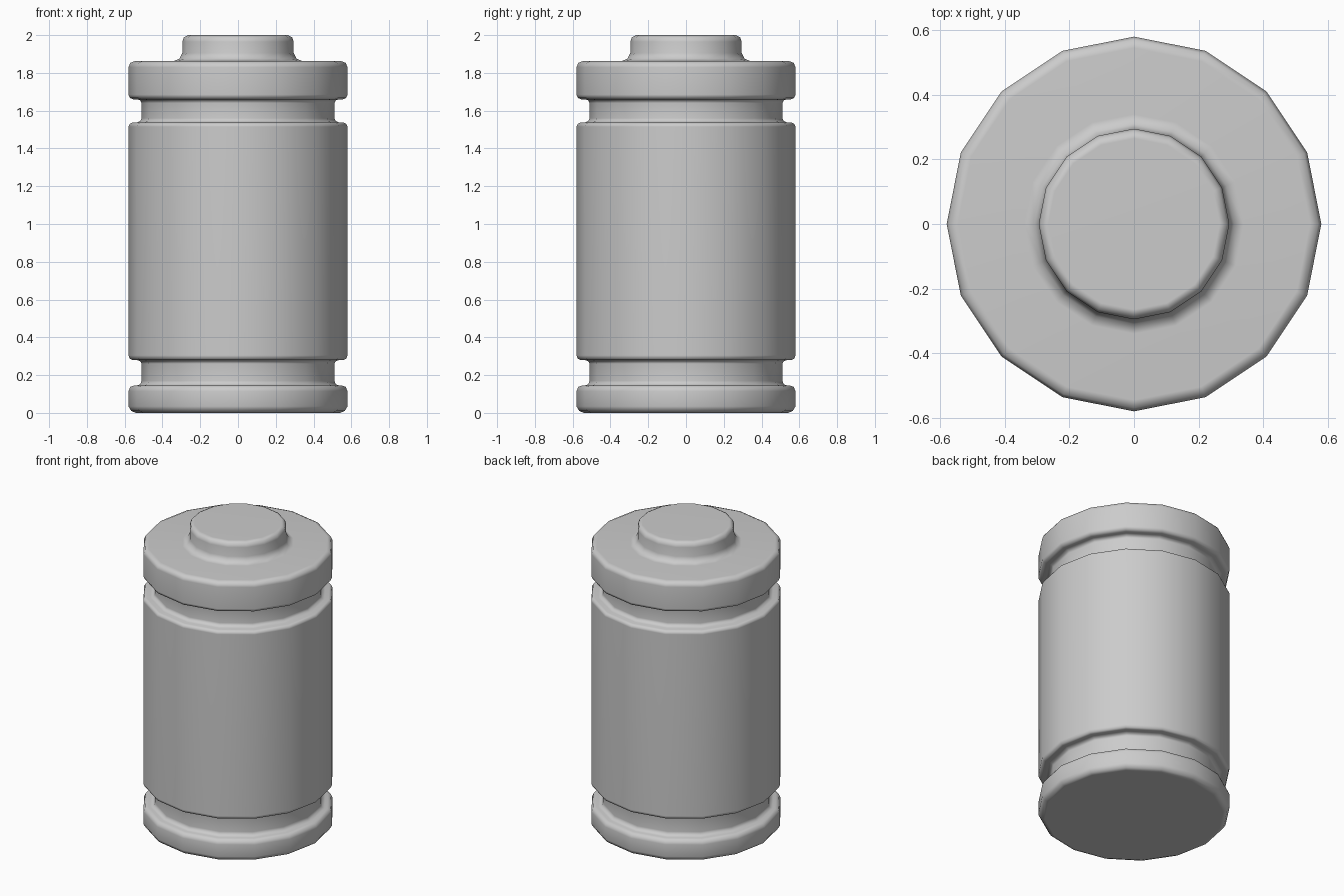
import bpy, bmesh, math

if "Cube" in bpy.data.objects:
    bpy.data.objects.remove(bpy.data.objects["Cube"])

SIDES = 16


def lathe(name, profile):
    """Revolve (radius, z) points round the z axis and cap both ends."""
    bm = bmesh.new()
    rings = []
    for r, z in profile:
        rings.append([bm.verts.new((r * math.cos(2 * math.pi * i / SIDES),
                                    r * math.sin(2 * math.pi * i / SIDES), z))
                      for i in range(SIDES)])
    for a, b in zip(rings, rings[1:]):
        for i in range(SIDES):
            j = (i + 1) % SIDES
            bm.faces.new((a[i], a[j], b[j], b[i]))
    bm.faces.new(rings[0][::-1])
    bm.faces.new(rings[-1])
    for f in bm.faces:
        f.smooth = True
    mesh = bpy.data.meshes.new(name)
    bm.to_mesh(mesh)
    bm.free()
    obj = bpy.data.objects.new(name, mesh)
    bpy.context.collection.objects.link(obj)
    # keep the broad faces flat, with the shading blend held in the bevels
    mod = obj.modifiers.new("weighted_normals", 'WEIGHTED_NORMAL')
    mod.weight = 50
    return obj


bottom_rim = [(0.54, 0.0), (0.565, 0.01), (0.58, 0.035), (0.58, 0.115),
              (0.57, 0.138), (0.55, 0.145)]
lower_groove = [(0.535, 0.145), (0.518, 0.152), (0.51, 0.17),
                (0.51, 0.26), (0.518, 0.274), (0.535, 0.28)]
casing = [(0.56, 0.28), (0.573, 0.287), (0.58, 0.305), (0.58, 1.515),
          (0.573, 1.53), (0.56, 1.537)]
upper_groove = [(0.535, 1.537), (0.518, 1.545), (0.51, 1.56),
                (0.51, 1.64), (0.518, 1.655), (0.535, 1.66)]
top_rim = [(0.555, 1.66), (0.572, 1.667), (0.58, 1.685), (0.58, 1.83),
           (0.57, 1.853), (0.545, 1.863)]
terminal = [(0.34, 1.863), (0.31, 1.875), (0.295, 1.905), (0.295, 1.965),
            (0.287, 1.988), (0.265, 2.0)]

# Whole cell: rims, grooves, casing and raised terminal in one shell
lathe("battery_cell", bottom_rim + lower_groove + casing
      + upper_groove + top_rim + terminal)
